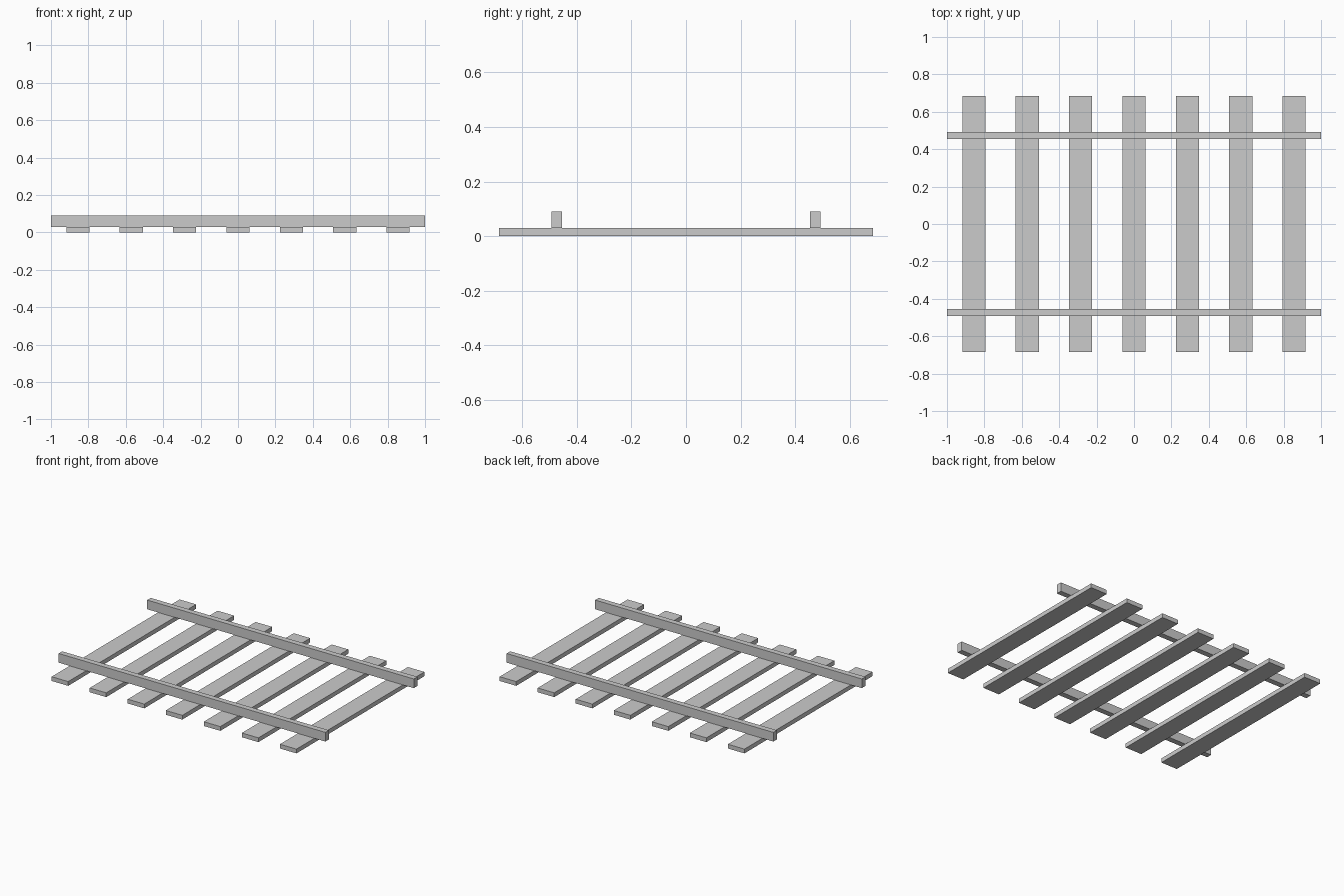
import bpy

if "Cube" in bpy.data.objects:
    bpy.data.objects.remove(bpy.data.objects["Cube"])


def box(name, centre, size):
    """Axis-aligned box with its scale applied."""
    bpy.ops.mesh.primitive_cube_add(size=1, location=centre)
    ob = bpy.context.object
    ob.name = name
    ob.scale = size
    bpy.ops.object.transform_apply(location=False, rotation=False, scale=True)
    return ob


TIE_COUNT, TIE_SPACING = 7, 0.2853
TIE_SIZE = (0.124, 1.37, 0.029)
RAIL_SIZE = (2.0, 0.038, 0.062)
RAIL_Y = 0.474

# Cross ties lying on the ground
for i in range(TIE_COUNT):
    x = (i - (TIE_COUNT - 1) / 2) * TIE_SPACING
    box(f"cross_tie_{i + 1}", (x, 0, TIE_SIZE[2] / 2), TIE_SIZE)

# Two rails resting on the ties
for name, side in (("front_rail", -1), ("back_rail", 1)):
    box(name, (0, side * RAIL_Y, TIE_SIZE[2] + RAIL_SIZE[2] / 2), RAIL_SIZE)
